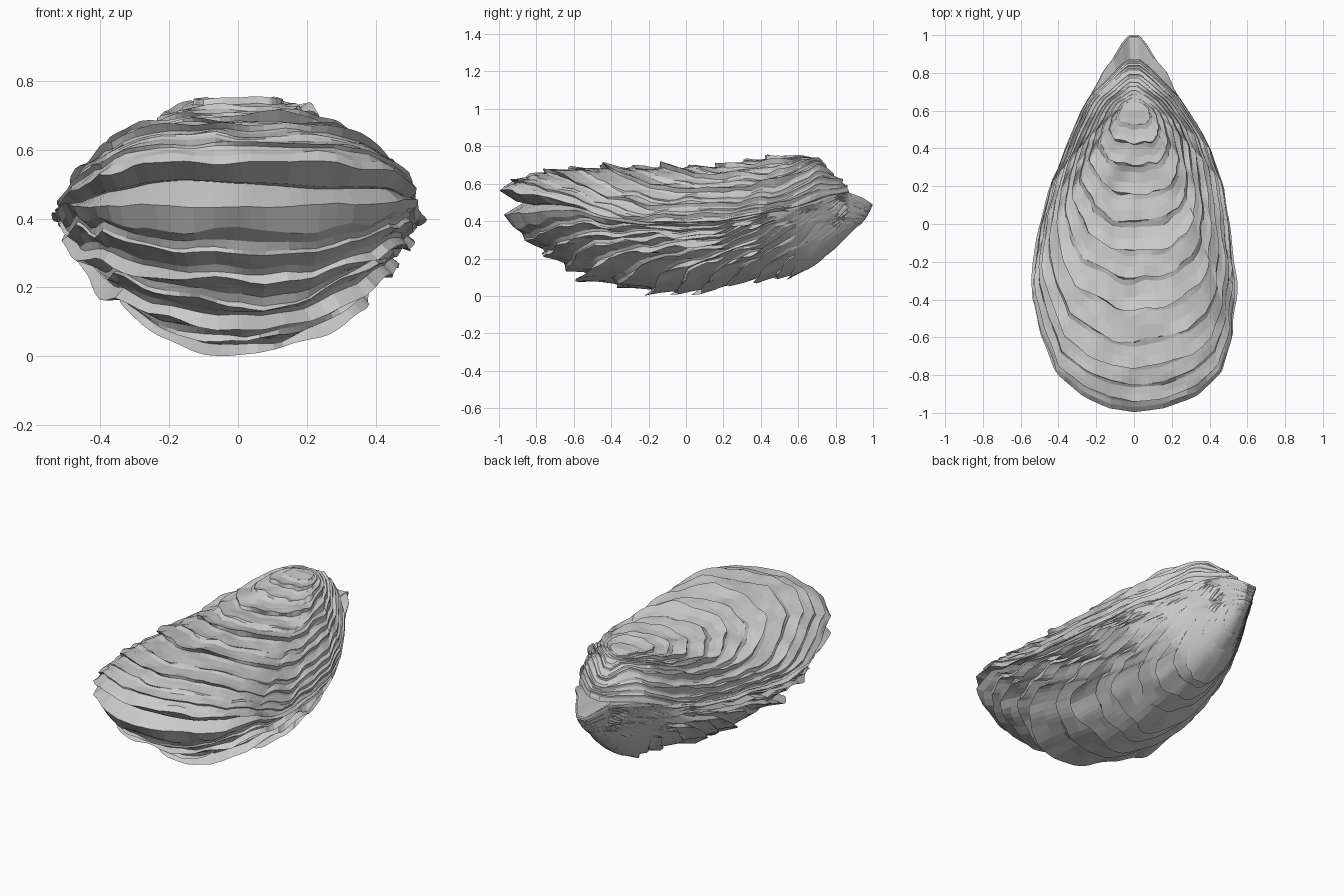
import bpy, bmesh, math
from mathutils import Vector, noise

old = bpy.data.objects.get("Cube")
if old:
    bpy.data.objects.remove(old)

SEGMENTS = 112

# Shell profile stations: y, right width, left width, belly z, seam z, crown z
STATIONS = [
    (1.0, .12, .12, .47, .50, .56), (.95, .13, .13, .41, .53, .57),
    (.87, .14, .14, .34, .56, .60), (.78, .18, .19, .25, .55, .66),
    (.71, .22, .22, .19, .53, .745), (.6, .28, .29, .13, .50, .765),
    (.4, .36, .40, .11, .46, .74), (.2, .44, .47, .07, .43, .70),
    (0, .49, .50, .04, .42, .695), (-.2, .52, .515, .05, .42, .695),
    (-.4, .53, .53, .09, .44, .69), (-.6, .48, .52, .16, .49, .69),
    (-.8, .40, .46, .29, .53, .66), (-.92, .26, .33, .38, .54, .62),
    (-.98, .13, .16, .42, .54, .585), (-1.0, .01, .01, .45, .54, .57)]


def station(y):
    """Interpolate the profile table at y."""
    y = max(-1, min(1, y))
    for a, b in zip(STATIONS, STATIONS[1:]):
        if y >= b[0]:
            f = (a[0] - y) / (a[0] - b[0])
            return [p + (q - p) * f for p, q in zip(a, b)]


def wobble(x, y, z=0):
    return noise.noise(Vector((x, y, z)))


def half_width(y, side, back):
    """Half width at y, rounded off towards the hinge end."""
    taper = max(.02, min(1, (back + .01 - y) / .2)) ** .5
    return station(y)[2 if side > 0 else 1] * taper


def seam_height(x, y, lip):
    front = max(0, min(1, -2 * y - 1))
    return station(y)[4] + lip * front + .03 * wobble(3 * x, 3 * y)


def valve_rows(edges):
    """Growth layers: each swells to a projecting edge, then drops back."""
    rows, start = [], .02
    for i, end in enumerate(edges):
        strength = 1 if i % 2 else .5
        for f, swell in ((.06, .25), (.28, 0), (.65, .4), (1, 1)):
            rows.append((start + (end - start) * f, swell * strength, i))
        start = end
    return rows


def make_valve(name, edges, beak, back, front, lip, depth, power, spread,
               column, grow):
    bm = bmesh.new()
    rings = []

    def outline(i):
        angle = 2 * math.pi * (i + .5) / SEGMENTS
        y = math.cos(angle)
        y *= back if y > 0 else front
        side = math.sin(angle)
        # The front end is closed at this valve's own rim
        x = half_width(y if y > 0 else y / front, side, back)
        x *= math.copysign(1 + .03 * wobble(side, 5 * y, 3), side)
        return x, y

    def add_ring(points):
        rings.append([bm.verts.new(p) for p in points])

    for t, swell, layer in valve_rows(edges):
        points = []
        for i in range(SEGMENTS):
            ox, oy = outline(i)
            # Wavy layer edges that settle at the beak and the rim
            s = t + .1 * t * (1 - t) * wobble(ox * 5, oy * 4, layer * .4)
            y = beak + (oy - beak) * s
            # Early layers spread sideways until they run into the rim
            x = ox * s ** spread
            if t < 1:
                limit = half_width(y, x, back) * (.93 + .06 * t)
                x = max(-limit, min(limit, x))
            ratio = min(1, abs(x) / half_width(y, x, back))
            ratio = max(ratio, t ** 40)
            middle, rim = station(y)[column], seam_height(x, y, lip)
            z = middle + (rim - middle) * ratio ** power
            reach = min(1, 3 * math.hypot(x, y - beak))
            amount = depth * swell * reach * (1 - .65 * t ** 12)
            amount *= .9 + .8 * wobble(x * 5, y * 5, layer)
            z += .016 * reach * wobble(x * 9, y * 9, 7)
            p = Vector((x, y, z))
            points.append(p + grow(p).normalized() * amount)
        add_ring(points)

    # Turned-in lip and hidden inner wall
    for t in (.95, .85):
        points = []
        for i in range(SEGMENTS):
            ox, oy = outline(i)
            x, y = ox * t, beak + (oy - beak) * t
            points.append((x, y, seam_height(x, y, -.03)))
        add_ring(points)

    for inner, outer in zip(rings, rings[1:]):
        for i in range(SEGMENTS):
            j = (i + 1) % SEGMENTS
            bm.faces.new((inner[i], inner[j], outer[j], outer[i]))
    for ring in (rings[0], rings[-1]):
        total = Vector()
        for v in ring:
            total += v.co
        centre = bm.verts.new(total / SEGMENTS)
        for i in range(SEGMENTS):
            bm.faces.new((ring[i], ring[(i + 1) % SEGMENTS], centre))
    bmesh.ops.recalc_face_normals(bm, faces=bm.faces)
    mesh = bpy.data.meshes.new(name)
    bm.to_mesh(mesh)
    bm.free()
    obj = bpy.data.objects.new(name, mesh)
    bpy.context.collection.objects.link(obj)
    mesh.materials.append(shell_grey)
    return obj


shell_grey = bpy.data.materials.new("shell_grey")
shell_grey.use_nodes = True
shell_grey.diffuse_color = (.6, .6, .6, 1)
bsdf = shell_grey.node_tree.nodes["Principled BSDF"]
bsdf.inputs["Base Color"].default_value = (.6, .6, .6, 1)
bsdf.inputs["Roughness"].default_value = .8

# Deep cupped lower shell, its layers flaring forward in shelves
lower = make_valve(
    "lower_shell",
    [.06, .10, .14, .18, .225, .27, .36, .44, .52, .585, .68, .77, .83, .89,
     .945, 1],
    .93, 1, .95, -.1, .07, 2.2, .78, 3,
    lambda p: Vector((p.x, -.6, -.35)))

# Flatter upper shell with stepped layers around a raised beak
upper = make_valve(
    "upper_shell",
    [.07, .13, .2, .29, .38, .47, .56, .66, .77, .85, .91, .96, 1],
    .64, .87, .99, .03, .035, 3.5, .7, 5,
    lambda p: Vector((p.x * .6, (p.y - .64) * .4, .5)))

# Rest the pair on the ground
ground = min(v.co.z for o in (lower, upper) for v in o.data.vertices)
for o in (lower, upper):
    for v in o.data.vertices:
        v.co.z -= ground
